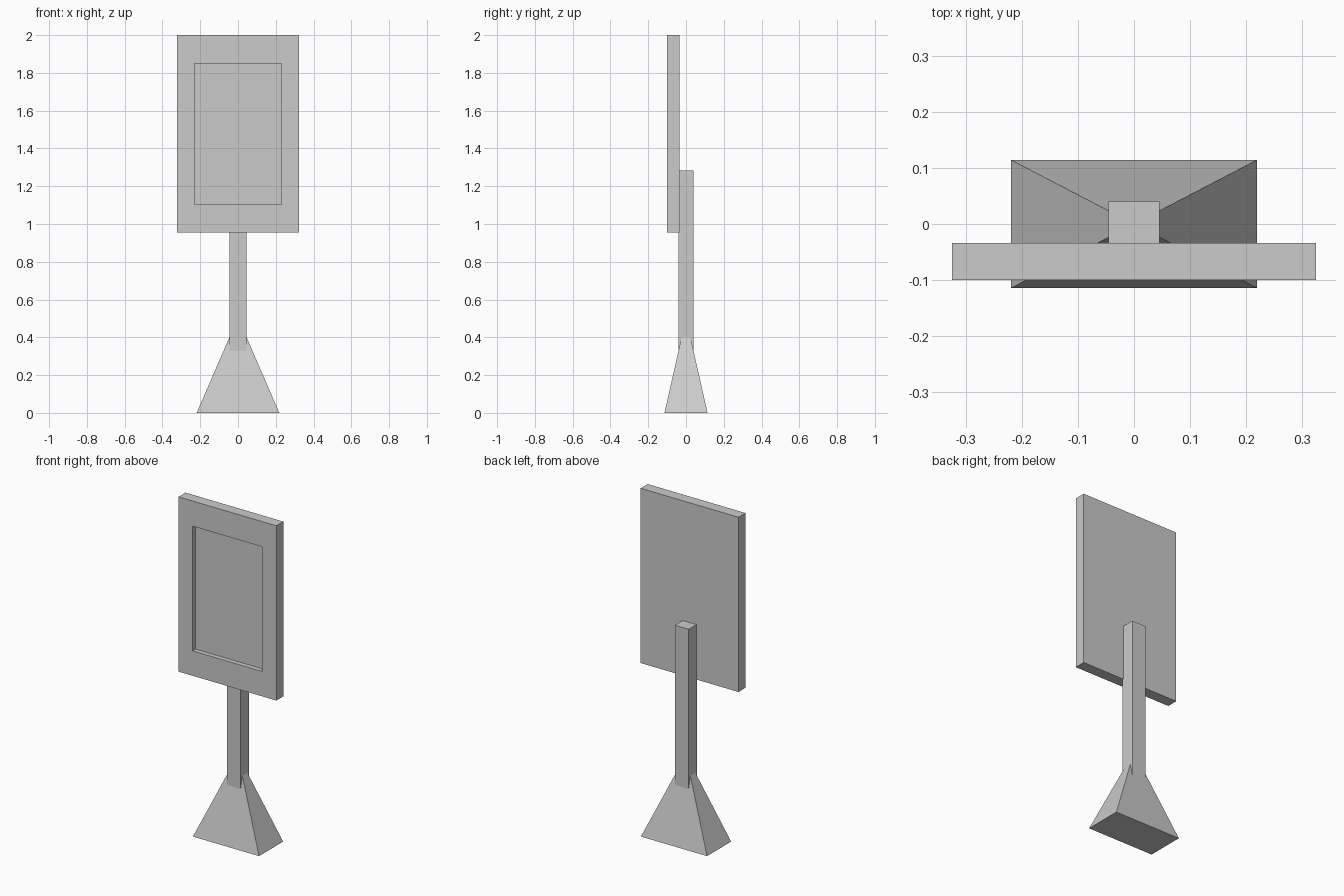
import bpy, bmesh
from mathutils import Vector

if "Cube" in bpy.data.objects:
    bpy.data.objects.remove(bpy.data.objects["Cube"])


def add_object(name, bm):
    bmesh.ops.recalc_face_normals(bm, faces=bm.faces)
    mesh = bpy.data.meshes.new(name)
    bm.to_mesh(mesh)
    bm.free()
    obj = bpy.data.objects.new(name, mesh)
    bpy.context.collection.objects.link(obj)
    return obj


def box(lo, hi):
    lo, hi = Vector(lo), Vector(hi)
    bm = bmesh.new()
    bmesh.ops.create_cube(bm, size=1)
    bmesh.ops.scale(bm, vec=hi - lo, verts=bm.verts)
    bmesh.ops.translate(bm, vec=(lo + hi) / 2, verts=bm.verts)
    return bm


# Pyramid foot: box whose top is pinched to a point hidden inside the post
bm = box((-0.219, -0.114, 0), (0.219, 0.114, 0.505))
bmesh.ops.pointmerge(bm, verts=[v for v in bm.verts if v.co.z > 0.1],
                     merge_co=(0, 0, 0.505))
add_object("foot", bm)

# Upright post
add_object("post", box((-0.0455, -0.04, 0.3), (0.0455, 0.04, 1.283)))

# Sign panel with a shallow recess in its front face
FRONT, DEPTH = -0.1, 0.028
HALF_W, LOW, HIGH = 0.2305, 1.103, 1.849
bm = box((-0.324, FRONT, 0.954), (0.324, -0.034, 2.0))
bm.normal_update()
front = min(bm.faces, key=lambda f: f.calc_center_median().y)
bmesh.ops.inset_region(bm, faces=[front], thickness=0.09)
for v in front.verts:
    v.co = (HALF_W if v.co.x > 0 else -HALF_W, FRONT,
            HIGH if v.co.z > 1.48 else LOW)
ext = bmesh.ops.extrude_discrete_faces(bm, faces=[front])
bmesh.ops.translate(bm, vec=(0, DEPTH, 0), verts=ext["faces"][0].verts)
add_object("sign_panel", bm)
